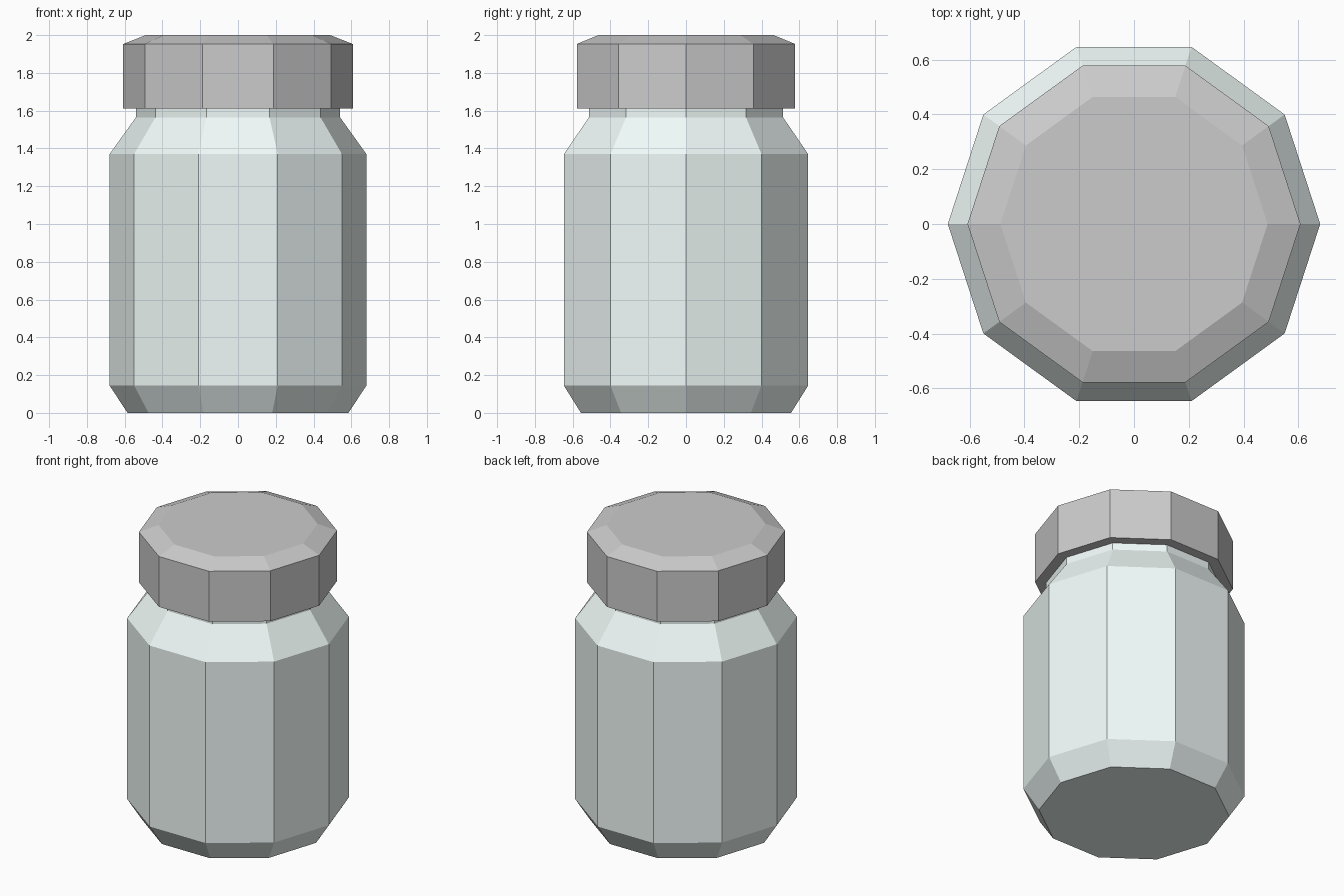
import bpy, bmesh
from math import cos, sin, pi

if "Cube" in bpy.data.objects:
    bpy.data.objects.remove(bpy.data.objects["Cube"])

SIDES = 10


def lathe(name, profile, colour=None):
    """Closed, flat-faced solid from a bottom-to-top list of (radius, z)."""
    bm = bmesh.new()
    rings = [[bm.verts.new((r * cos(2 * pi * i / SIDES), r * sin(2 * pi * i / SIDES), z))
              for i in range(SIDES)] for r, z in profile]
    for low, high in zip(rings, rings[1:]):
        for i in range(SIDES):
            j = (i + 1) % SIDES
            bm.faces.new((low[i], low[j], high[j], high[i]))
    bm.faces.new(rings[0][::-1])
    bm.faces.new(rings[-1])
    mesh = bpy.data.meshes.new(name)
    bm.to_mesh(mesh)
    bm.free()
    obj = bpy.data.objects.new(name, mesh)
    bpy.context.collection.objects.link(obj)
    if colour:
        mat = bpy.data.materials.new(name + "_material")
        mat.diffuse_color = colour
        mat.use_nodes = True
        mat.node_tree.nodes["Principled BSDF"].inputs["Base Color"].default_value = mat.diffuse_color
        mesh.materials.append(mat)
    return obj


# Glass body: bevelled base, straight wall, sloped shoulder, neck running into the lid
lathe("jar_body", [(0.585, 0), (0.68, 0.145), (0.68, 1.37), (0.54, 1.565), (0.54, 1.65)],
      (0.88, 0.97, 0.95, 1))

# Grey screw lid with a bevelled top
lathe("lid", [(0.608, 1.612), (0.608, 1.953), (0.488, 2.0)])
